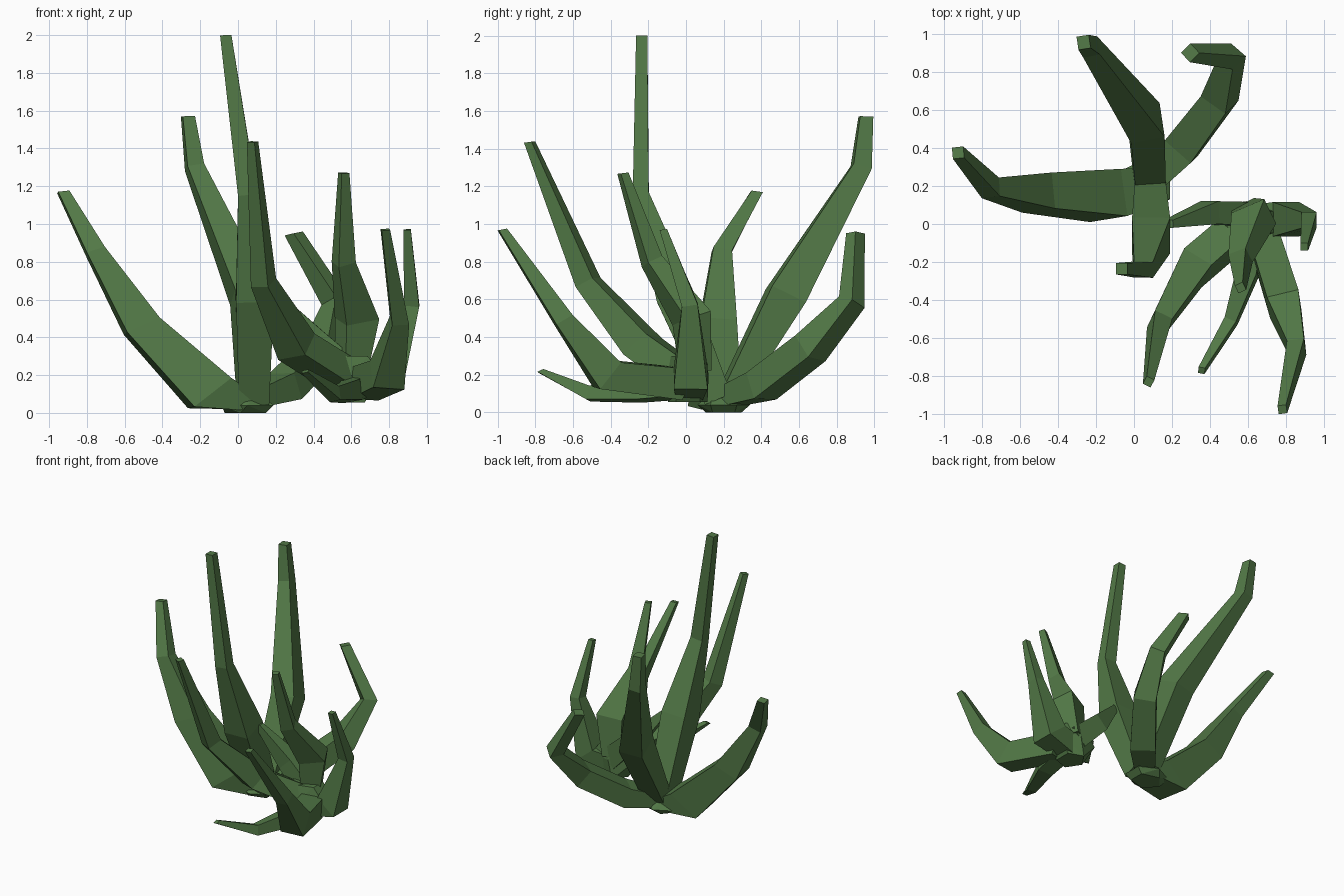
import bpy, bmesh, math
from mathutils import Vector, Matrix

green = bpy.data.materials.new("leaf_green")
green.diffuse_color = (0.085, 0.19, 0.062, 1)


def finish(name, bm):
    bmesh.ops.recalc_face_normals(bm, faces=bm.faces)
    me = bpy.data.meshes.new(name)
    bm.to_mesh(me)
    bm.free()
    me.materials.append(green)
    ob = bpy.data.objects.new(name, me)
    bpy.context.collection.objects.link(ob)


# Four-sided tapering leaf; each ring is (x, y, z, width, thickness)
def leaf(name, rings, side, twist=0, up=0):
    bm = bmesh.new()
    pts = [Vector(r[:3]) for r in rings]
    loops = []
    for i, (p, r) in enumerate(zip(pts, rings)):
        t = Vector((0, 0, up))               # "up" levels the rings
        if i > 0:
            t += (p - pts[i - 1]).normalized()
        if i < len(pts) - 1:
            t += (pts[i + 1] - p).normalized()
        if i == len(pts) - 1:
            t = t + Vector((0, 0, 1.5))      # tips are cut nearly level
        t.normalize()
        s = Vector(side)
        s = (s - t * s.dot(t)).normalized()
        n = t.cross(s)
        rot = Matrix.Rotation(math.radians(twist), 3, t)
        loops.append([bm.verts.new(p + rot @ (s * a * r[3] / 2 + n * b * r[4] / 2))
                      for a, b in ((1, 1), (-1, 1), (-1, -1), (1, -1))])
    for l0, l1 in zip(loops, loops[1:]):
        for k in range(4):
            j = (k + 1) % 4
            bm.faces.new((l0[k], l0[j], l1[j], l1[k]))
    bm.faces.new(loops[0])
    bm.faces.new(loops[-1])
    finish(name, bm)


# Faceted root crown
def crown(name, center, rings):
    bm = bmesh.new()
    for z, rx, ry, n in rings:
        for k in range(n):
            a = math.tau * (k + 0.5) / n
            bm.verts.new((center[0] + rx * math.cos(a), center[1] + ry * math.sin(a), z))
    bmesh.ops.convex_hull(bm, input=bm.verts)
    finish(name, bm)


# Large plant
crown("large_crown", (0.05, 0.2), [(0, 0.12, 0.1, 5), (0.04, 0.16, 0.14, 6), (0.11, 0.08, 0.08, 4)])
leaf("large_left_leaf", [(0.05, 0.19, 0.05, 0.2, 0.12), (-0.15, 0.15, 0.105, 0.25, 0.25),
                         (-0.51, 0.165, 0.46, 0.19, 0.19), (-0.755, 0.19, 0.855, 0.1, 0.1),
                         (-0.925, 0.375, 1.17, 0.06, 0.06)], (0.1, 1, 0), 12, 1.2)
leaf("large_back_leaf", [(0.08, 0.24, 0.1, 0.16, 0.12), (0.06, 0.53, 0.62, 0.18, 0.2),
                         (-0.23, 0.93, 1.3, 0.09, 0.1),
                         (-0.265, 0.955, 1.57, 0.065, 0.07)], (1, 0.15, 0), 0, 0.4)
leaf("large_front_leaf", [(0.085, 0.17, 0.07, 0.16, 0.15), (0.09, -0.06, 0.62, 0.2, 0.2),
                          (0.05, -0.24, 1.16, 0.1, 0.085),
                          (-0.065, -0.235, 2.0, 0.06, 0.06)], (1, 0, 0))
leaf("large_right_leaf", [(0.08, 0.22, 0.08, 0.14, 0.1), (0.25, 0.4, 0.14, 0.18, 0.15),
                          (0.45, 0.66, 0.34, 0.16, 0.15), (0.515, 0.88, 0.585, 0.11, 0.1),
                          (0.295, 0.9, 0.95, 0.07, 0.07)], (0.7, -0.7, 0))

# Small plant
crown("small_crown", (0.59, 0.01), [(0.055, 0.1, 0.11, 5), (0.2, 0.2, 0.11, 6), (0.3, 0.12, 0.1, 5)])
leaf("small_left_front_leaf", [(0.58, 0, 0.18, 0.16, 0.18), (0.31, -0.23, 0.35, 0.17, 0.17),
                               (0.135, -0.52, 0.69, 0.1, 0.11),
                               (0.077, -0.83, 1.435, 0.045, 0.045)], (0.8, -0.6, 0), 10, 0.6)
leaf("small_right_front_leaf", [(0.66, 0, 0.15, 0.16, 0.18), (0.79, -0.42, 0.2, 0.17, 0.18),
                                (0.855, -0.65, 0.49, 0.09, 0.1),
                                (0.78, -0.975, 0.97, 0.045, 0.045)], (1, 0.15, 0), 0, 0.4)
leaf("small_low_leaf", [(0.63, 0, 0.14, 0.12, 0.12), (0.6, -0.25, 0.115, 0.11, 0.11),
                        (0.51, -0.51, 0.1, 0.065, 0.075),
                        (0.355, -0.77, 0.22, 0.035, 0.035)], (1, -0.3, 0), 10)
leaf("small_right_leaf", [(0.6, 0.02, 0.14, 0.14, 0.17), (0.8, 0.025, 0.18, 0.18, 0.18),
                          (0.92, 0.02, 0.57, 0.085, 0.08),
                          (0.895, -0.12, 0.97, 0.04, 0.04)], (0, 1, 0), 0, 0.4)
leaf("small_center_leaf", [(0.6, 0.05, 0.22, 0.13, 0.13), (0.63, 0.03, 0.5, 0.19, 0.15),
                           (0.56, -0.18, 0.8, 0.1, 0.09),
                           (0.56, -0.335, 1.27, 0.045, 0.045)], (1, 0, 0), 25)
leaf("small_back_left_leaf", [(0.6, 0.05, 0.2, 0.13, 0.16), (0.4, 0.06, 0.39, 0.12, 0.13),
                              (0.18, 0, 0.64, 0.04, 0.05)], (0, 1, 0))
